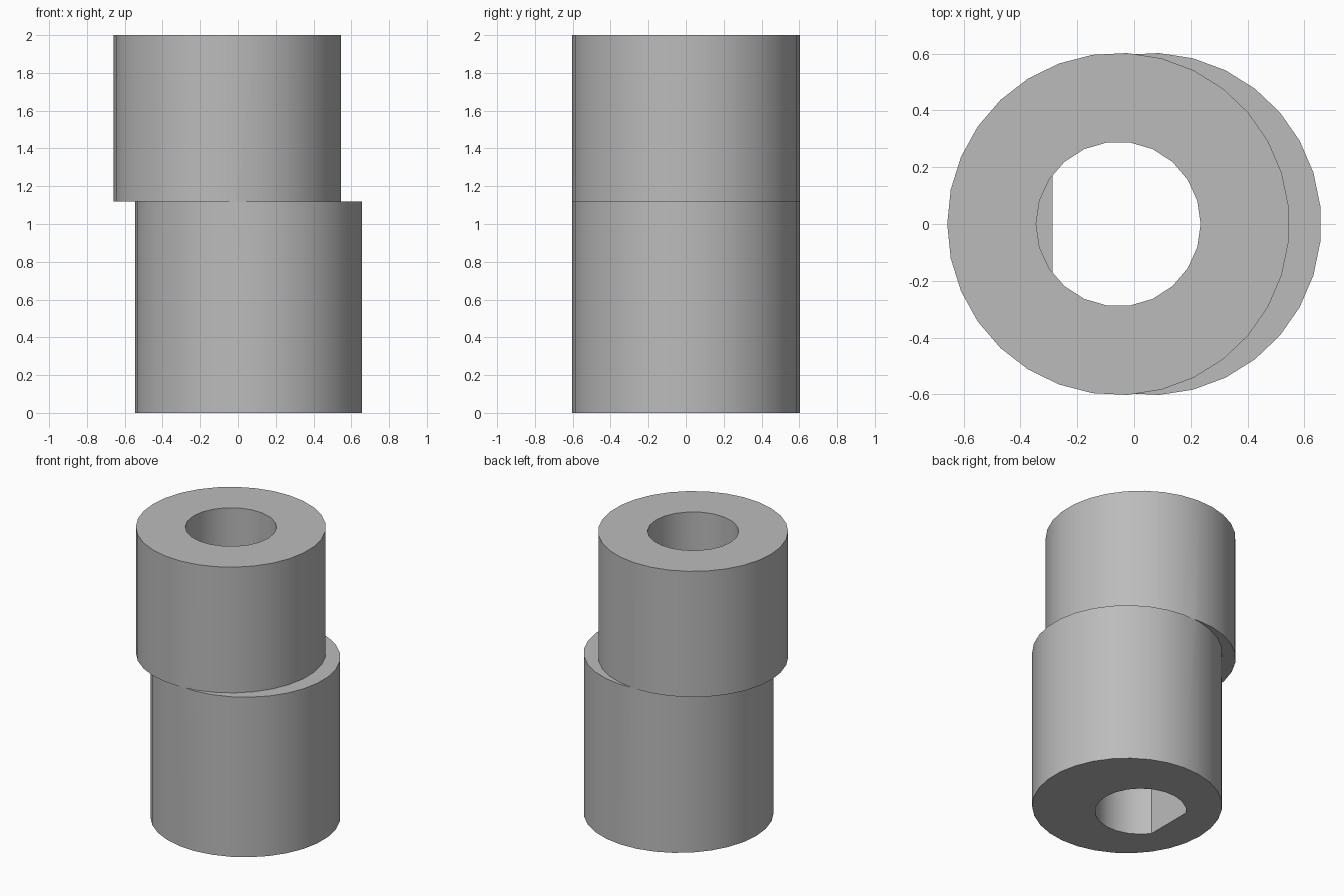
import bpy, bmesh, math
from mathutils import Vector

if "Cube" in bpy.data.objects:
    bpy.data.objects.remove(bpy.data.objects["Cube"], do_unlink=True)

STEP_Z, TOP_Z = 1.12, 2.0
UPPER_X, LOWER_X = -0.055, 0.057
BODY_R, BORE_R, FLAT_X = 0.603, 0.29, -0.288

grey = bpy.data.materials.new("plain_grey")
grey.use_nodes = True
colour = (0.5, 0.5, 0.5, 1)
grey.diffuse_color = colour
grey.node_tree.nodes["Principled BSDF"].inputs["Base Color"].default_value = colour


def prism(name, x, radius, sides, z0, z1, flat_x=None):
    """Upright prism with a corner facing -x, optionally cut by a flat."""
    bm = bmesh.new()
    ring = []
    for i in range(sides):
        a = math.pi + math.tau * i / sides
        ring.append(bm.verts.new((x + radius * math.cos(a), radius * math.sin(a), z0)))
    base = bm.faces.new(ring)
    up = bmesh.ops.extrude_face_region(bm, geom=[base])["geom"]
    bmesh.ops.translate(bm, vec=(0, 0, z1 - z0),
                        verts=[v for v in up if isinstance(v, bmesh.types.BMVert)])
    if flat_x is not None:
        bmesh.ops.bisect_plane(bm, geom=bm.verts[:] + bm.edges[:] + bm.faces[:],
                               plane_co=Vector((flat_x, 0, 0)),
                               plane_no=Vector((1, 0, 0)), clear_inner=True)
        bmesh.ops.holes_fill(bm, edges=[e for e in bm.edges if e.is_boundary])
    bmesh.ops.recalc_face_normals(bm, faces=bm.faces[:])
    mesh = bpy.data.meshes.new(name)
    bm.to_mesh(mesh)
    bm.free()
    mesh.materials.append(grey)
    obj = bpy.data.objects.new(name, mesh)
    bpy.context.collection.objects.link(obj)
    return obj


def combine(target, other, operation):
    """Apply a boolean and remove the second solid."""
    mod = target.modifiers.new("combine", 'BOOLEAN')
    mod.operation, mod.object, mod.solver = operation, other, 'EXACT'
    bpy.context.view_layer.objects.active = target
    bpy.ops.object.modifier_apply(modifier=mod.name)
    bpy.data.objects.remove(other, do_unlink=True)


# Two offset round bodies
bushing = prism("offset_bushing", LOWER_X, BODY_R, 31, 0, STEP_Z)
upper = prism("upper_body", UPPER_X, BODY_R, 31, STEP_Z, TOP_Z)
combine(bushing, upper, 'UNION')

# Bore: D-shaped in the lower body, round in the upper body
d_bore = prism("d_bore", UPPER_X, BORE_R, 22, -0.1, TOP_Z + 0.1, FLAT_X)
combine(bushing, d_bore, 'DIFFERENCE')
round_bore = prism("round_bore", UPPER_X, BORE_R, 22, STEP_Z, TOP_Z + 0.1)
combine(bushing, round_bore, 'DIFFERENCE')

# Smooth walls with crisp rims
bpy.ops.object.select_all(action='DESELECT')
bushing.select_set(True)
bpy.context.view_layer.objects.active = bushing
bpy.ops.object.shade_smooth_by_angle(angle=math.radians(30))
